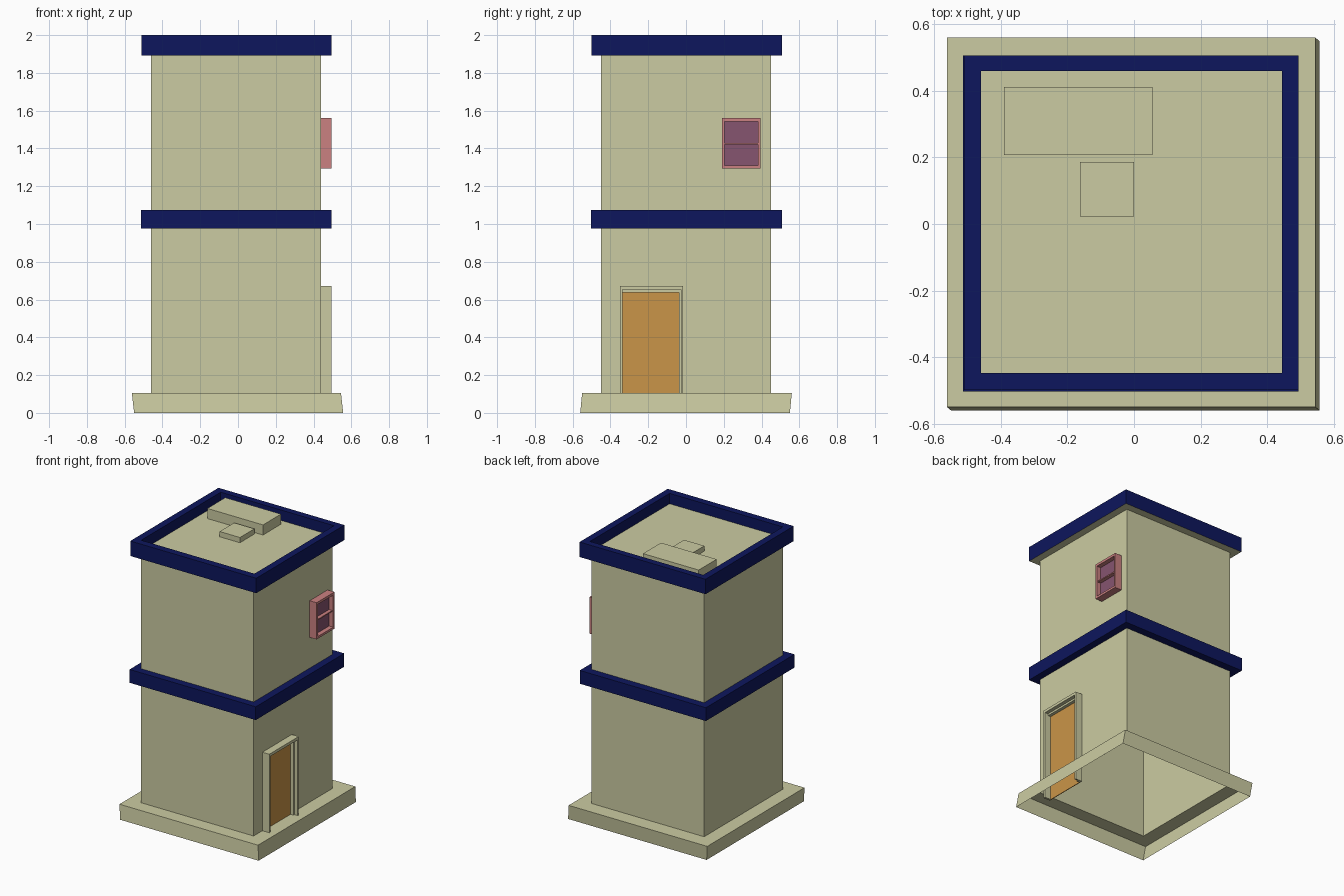
import bpy, bmesh

if "Cube" in bpy.data.objects:
    bpy.data.objects.remove(bpy.data.objects["Cube"])


def material(name, color):
    m = bpy.data.materials.new(name)
    m.diffuse_color = (*color, 1)
    m.use_nodes = True
    m.node_tree.nodes["Principled BSDF"].inputs["Base Color"].default_value = m.diffuse_color
    return m


cream = material("cream", (0.60, 0.60, 0.36))
navy = material("navy", (0.004, 0.008, 0.11))
wood = material("door_wood", (0.59, 0.30, 0.065))
pink = material("window_pink", (0.60, 0.22, 0.22))
glass = material("window_glass", (0.24, 0.09, 0.16))


def finish(name, bm, mat):
    me = bpy.data.meshes.new(name)
    bm.to_mesh(me)
    bm.free()
    me.materials.append(mat)
    ob = bpy.data.objects.new(name, me)
    bpy.context.collection.objects.link(ob)


def loft(name, mat, loops, cap=False):
    """Open shell through rectangles given as (x0, x1, y0, y1, z)."""
    bm = bmesh.new()
    rings = [[bm.verts.new(p) for p in
              ((x0, y0, z), (x1, y0, z), (x1, y1, z), (x0, y1, z))]
             for x0, x1, y0, y1, z in loops]
    for a, b in zip(rings, rings[1:]):
        for i in range(4):
            j = (i + 1) % 4
            bm.faces.new((a[i], a[j], b[j], b[i]))
    if cap:
        bm.faces.new(rings[-1])
    finish(name, bm, mat)


def boxes(name, mat, ranges):
    """One object made of boxes given as (x0, x1, y0, y1, z0, z1)."""
    bm = bmesh.new()
    for x0, x1, y0, y1, z0, z1 in ranges:
        vs = bmesh.ops.create_cube(bm, size=1)["verts"]
        bmesh.ops.scale(bm, verts=vs, vec=(x1 - x0, y1 - y0, z1 - z0))
        bmesh.ops.translate(bm, verts=vs, vec=((x0 + x1) / 2, (y0 + y1) / 2, (z0 + z1) / 2))
    finish(name, bm, mat)


BODY = (-0.46, 0.44, -0.45, 0.45)
BELT = (-0.514, 0.494, -0.503, 0.507)
CROWN = (-0.511, 0.495, -0.499, 0.507)
INNER = (-0.46, 0.445, -0.448, 0.46)

# Hollow, slightly skewed plinth, open underneath
loft("plinth", cream, [(-0.55, 0.557, -0.56, 0.55, 0),
                       (-0.562, 0.545, -0.55, 0.56, 0.105), (*BODY, 0.105)])

# Two storeys with a belt between them
loft("lower_storey", cream, [(*BODY, 0.105), (*BODY, 0.977)])
loft("belt", navy, [(*BODY, 0.977), (*BELT, 0.977), (*BELT, 1.073), (*BODY, 1.073)])
loft("upper_storey", cream, [(*BODY, 1.073), (*BODY, 1.892)])

# Parapet with cream soffit and sunken roof
loft("soffit", cream, [(*BODY, 1.892), (*CROWN, 1.892)])
loft("parapet", navy, [(*CROWN, 1.892), (*CROWN, 2.0), (*INNER, 2.0), (*INNER, 1.925)])
loft("roof", cream, [(*INNER, 1.925)], cap=True)

# Roof blocks, open where they meet the roof
for name, r, top in (("large_roof_block", (-0.39, 0.055, 0.207, 0.412), 1.998),
                     ("small_roof_block", (-0.162, 0.0, 0.022, 0.187), 1.963)):
    loft(name, cream, [(*r, 1.925), (*r, top)], cap=True)

# Door with a stepped surround running down into the plinth
boxes("door_frame", cream, [(0.44, 0.495, -0.35, -0.335, 0, 0.672),
                            (0.44, 0.495, -0.026, -0.015, 0, 0.672),
                            (0.44, 0.495, -0.335, -0.026, 0.652, 0.672)])
boxes("door_inner_frame", cream, [(0.44, 0.468, -0.037, -0.026, 0, 0.652),
                                  (0.44, 0.468, -0.335, -0.037, 0.638, 0.652)])
boxes("door", wood, [(0.44, 0.445, -0.335, -0.037, 0, 0.638)])

# Window frame, crossbar and recessed pane
boxes("window_frame", pink, [(0.44, 0.495, 0.19, 0.204, 1.295, 1.56),
                             (0.44, 0.495, 0.38, 0.394, 1.295, 1.56),
                             (0.44, 0.495, 0.204, 0.38, 1.295, 1.311),
                             (0.44, 0.495, 0.204, 0.38, 1.542, 1.56),
                             (0.462, 0.488, 0.204, 0.38, 1.422, 1.43)])
boxes("window_pane", glass, [(0.44, 0.462, 0.204, 0.38, 1.311, 1.542)])
